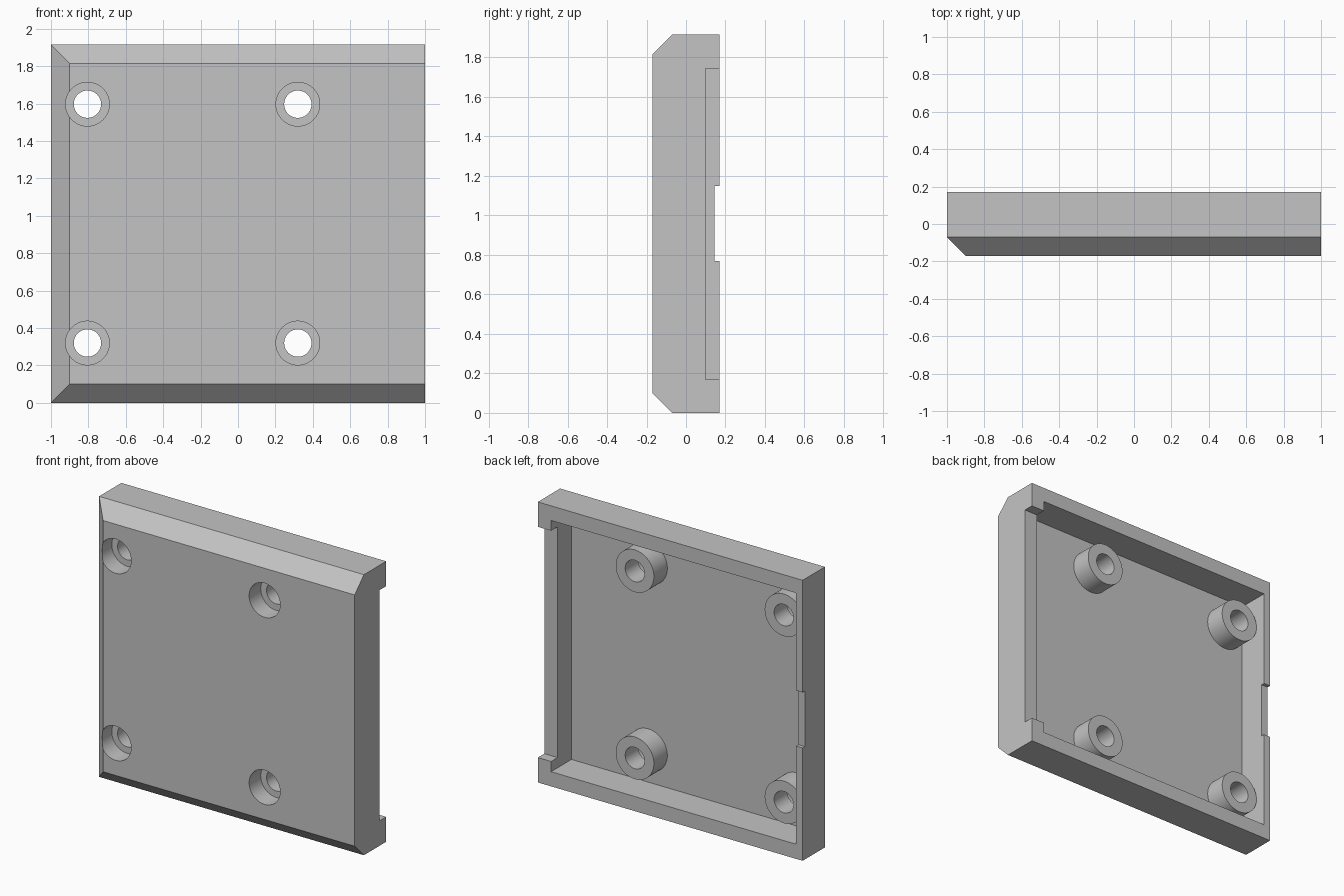
import bpy
import bmesh
from math import radians
from mathutils import Matrix, Vector

cube = bpy.data.objects.get("Cube")
if cube:
    bpy.data.objects.remove(cube, do_unlink=True)

# Overall sizes
H, D, CH = 1.915, 0.17, 0.1       # height, half depth, chamfer
FLOOR = -0.05                     # inner floor of the tray
BOSS_TOP = 0.095

grey = bpy.data.materials.new("grey plastic")
grey.use_nodes = True
colour = (0.55, 0.55, 0.55, 1)
grey.diffuse_color = colour
grey.node_tree.nodes["Principled BSDF"].inputs["Base Color"].default_value = colour


def finish(name, bm):
    bmesh.ops.recalc_face_normals(bm, faces=bm.faces)
    mesh = bpy.data.meshes.new(name)
    bm.to_mesh(mesh)
    bm.free()
    mesh.materials.append(grey)
    obj = bpy.data.objects.new(name, mesh)
    bpy.context.collection.objects.link(obj)
    return obj


def box(name, x, y, z):
    bm = bmesh.new()
    size = Vector((x[1] - x[0], y[1] - y[0], z[1] - z[0]))
    mid = Vector((x[0] + x[1], y[0] + y[1], z[0] + z[1])) / 2
    bmesh.ops.create_cube(bm, size=1, matrix=Matrix.Translation(mid) @ Matrix.Diagonal(size).to_4x4())
    return finish(name, bm)


def cylinder(name, x, z, radius, y0, y1):
    bm = bmesh.new()
    place = Matrix.Translation((x, (y0 + y1) / 2, z)) @ Matrix.Rotation(radians(90), 4, "X")
    bmesh.ops.create_cone(bm, cap_ends=True, segments=64, radius1=radius,
                          radius2=radius, depth=y1 - y0, matrix=place)
    return finish(name, bm)


def combine(target, tool, operation):
    mod = target.modifiers.new("cut", "BOOLEAN")
    mod.object, mod.operation, mod.solver = tool, operation, "EXACT"
    bpy.context.view_layer.objects.active = target
    bpy.ops.object.modifier_apply(modifier=mod.name)
    bpy.data.objects.remove(tool, do_unlink=True)


# Cover block: three rings, the front one inset on the top, bottom and right
bm = bmesh.new()
rings = []
for y, inset in ((D, 0), (CH - D, 0), (-D, CH)):
    left, low, high = -1 + inset, inset, H - inset
    rings.append([bm.verts.new((x, y, z)) for x, z in
                  ((left, low), (1, low), (1, high), (left, high))])
bm.faces.new(rings[0])
bm.faces.new(rings[-1])
for a, b in zip(rings, rings[1:]):
    for i in range(4):
        j = (i + 1) % 4
        if i == 1:
            continue
        bm.faces.new((a[i], a[j], b[j], b[i]))
# Flat end on the unchamfered side
bm.faces.new([rings[k][1] for k in range(3)] + [rings[k][2] for k in (2, 1, 0)])
cover = finish("cover_tray", bm)

# Hollow back, long side opening and small notch in the thin wall
combine(cover, box("cavity", (-0.95, 0.9), (FLOOR, 0.4), (0.1, H - 0.1)), "DIFFERENCE")
combine(cover, box("side_opening", (0.9 - 0.01, 1.2), (0.1, 0.4), (0.17, H - 0.17)), "DIFFERENCE")
combine(cover, box("small_notch", (-1.2, -0.94), (0.145, 0.4), (0.77, 1.15)), "DIFFERENCE")

# Screw bosses with counterbored through holes
for x in (-0.805, 0.32):
    for z in (0.32, 1.597):
        combine(cover, cylinder("boss", x, z, 0.144, FLOOR - 0.02, BOSS_TOP), "UNION")
        combine(cover, cylinder("counterbore", x, z, 0.117, -0.4, -D + 0.125), "DIFFERENCE")
        combine(cover, cylinder("screw_hole", x, z, 0.073, -0.4, 0.4), "DIFFERENCE")

bpy.ops.object.select_all(action="DESELECT")
cover.select_set(True)
bpy.context.view_layer.objects.active = cover
bpy.ops.object.shade_smooth_by_angle(angle=radians(30))
